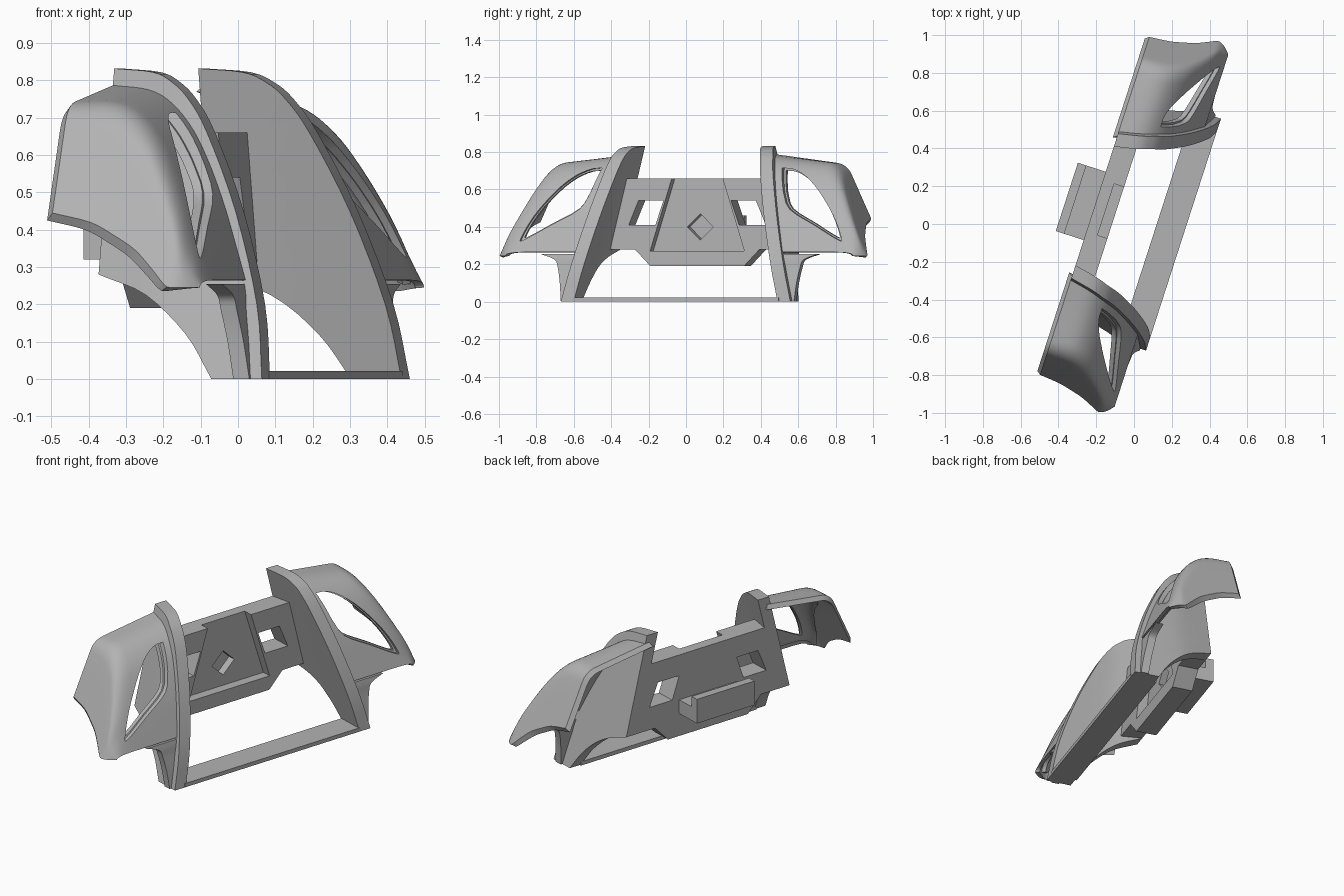
import bpy, bmesh, math
from mathutils import Vector

cube = bpy.data.objects.get("Cube")
if cube:
    bpy.data.objects.remove(cube)

# Single grey colour
grey = bpy.data.materials.new("plain_grey")
grey.use_nodes = True
grey.diffuse_color = (0.45, 0.45, 0.45, 1)
for node in grey.node_tree.nodes:
    if node.type == 'BSDF_PRINCIPLED':
        node.inputs["Base Color"].default_value = grey.diffuse_color

# Local frame: x along the length, y outward, z up; the whole piece is turned
TURN = math.radians(-107.9)
OFFSET = (0.008, 0.026, 0)
BACK = -0.227


def smooth(points, steps=4):
    """Catmull-Rom curve through the points."""
    p = [Vector(q) for q in points]
    p = [2 * p[0] - p[1]] + p + [2 * p[-1] - p[-2]]
    out = []
    for i in range(1, len(p) - 2):
        a, b, c, d = p[i - 1:i + 3]
        for k in range(steps):
            t = k / steps
            out.append(0.5 * (2 * b + (c - a) * t + (2 * a - 5 * b + 4 * c - d) * t * t
                              + (3 * b - a - 3 * c + d) * t ** 3))
    return out + [p[-2]]


def make(name, bm):
    bmesh.ops.recalc_face_normals(bm, faces=bm.faces)
    mesh = bpy.data.meshes.new(name)
    bm.to_mesh(mesh)
    bm.free()
    mesh.materials.append(grey)
    ob = bpy.data.objects.new(name, mesh)
    bpy.context.collection.objects.link(ob)
    ob.rotation_euler.z = TURN
    ob.location = OFFSET
    return ob


def prism(name, outline, y0, y1):
    """Outline in x and z, pushed along y."""
    bm = bmesh.new()
    a = [bm.verts.new((x, y0, z)) for x, z in outline]
    b = [bm.verts.new((x, y1, z)) for x, z in outline]
    bm.faces.new(a)
    bm.faces.new(b[::-1])
    for i in range(len(a)):
        j = (i + 1) % len(a)
        bm.faces.new((a[i], b[i], b[j], a[j]))
    return make(name, bm)


def box(name, half, y0, y1, z0, z1):
    return prism(name, [(-half, z0), (half, z0), (half, z1), (-half, z1)], y0, y1)


def shell(name, outer, inner):
    """Closed wall between two matching grids of points."""
    bm = bmesh.new()
    grids = [[[bm.verts.new(q) for q in row] for row in g] for g in (outer, inner)]
    for g in grids:
        for r, s in zip(g, g[1:]):
            for i in range(len(r) - 1):
                bm.faces.new((r[i], r[i + 1], s[i + 1], s[i]))
    rims = []
    for g in grids:
        rims.append(g[0] + [r[-1] for r in g[1:-1]] + g[-1][::-1]
                    + [r[0] for r in g[-2:0:-1]])
    a, b = rims
    for i in range(len(a)):
        j = (i + 1) % len(a)
        bm.faces.new((a[i], a[j], b[j], b[i]))
    return make(name, bm)


def shifted(rows, dx, dy, dz):
    """Move a grid; the drop fades out toward the low front edge."""
    return [[(x + dx, y + dy, z + dz * min(1, max(0, rows_z - 0.25) / 0.4))
             for x, y, z in row] for row in rows for rows_z in [row[0][2]]]


def finish(ob, cutters=(), mirror=True):
    for c in cutters:
        c.hide_render = True
        m = ob.modifiers.new("cut", 'BOOLEAN')
        m.object, m.operation, m.solver = c, 'DIFFERENCE', 'EXACT'
    if mirror:
        ob.modifiers.new("mirror", 'MIRROR').use_mirror_merge = False
    bpy.context.view_layer.update()
    bpy.ops.object.select_all(action='DESELECT')
    ob.select_set(True)
    bpy.context.view_layer.objects.active = ob
    bpy.ops.object.convert(target='MESH')
    bpy.ops.object.shade_smooth_by_angle(angle=math.radians(32))
    for c in cutters:
        bpy.data.objects.remove(c)


def plate_x(y, z):
    """Inner face of the leaning plate, turning in toward the back."""
    return 0.573 - 0.247 * z + 0.19 * min(0, y + 0.03)


# Leaning side plates with a curved front rim and an arched lower back edge
rim = smooth([(0.267, 0), (0.237, 0.2), (0.157, 0.45), (0.06, 0.66), (0, 0.75),
              (-0.05, 0.795), (-0.11, 0.822), (BACK, 0.832)])
rear = smooth([(0.125, 0), (0.043, 0.12), (-0.08, 0.225), (BACK, 0.28)])
rise = len(rim) - len(rear)
rear += [Vector((BACK, 0.28 + 0.52 * (i + 1) / rise)) for i in range(rise)]
plate = [[p.lerp(q, i / 6) for i in range(7)] for p, q in zip(rim, rear)]
faces = [[[(plate_x(y, z) + t, y, z) for y, z in row] for row in plate] for t in (0, 0.072)]
finish(shell("side_plate", *faces))

# Flared fenders: one cross-section for each depth (depth, roof height, lower edge)
stations = smooth([(BACK, 0.79, 0.445), (-0.117, 0.777, 0.42), (-0.045, 0.74, 0.385),
                   (0.02, 0.67, 0.346), (0.075, 0.575, 0.295), (0.125, 0.465, 0.247),
                   (0.165, 0.36, 0.245), (0.2, 0.265, 0.245)])


def fender_row(y, roof, low):
    front = (y - BACK) / (0.2 - BACK)
    top = roof - 0.055 * (1 - front)
    low = max(low, 0.245)
    tuck = 0.055 * (max(0, y - 0.12) / 0.08) ** 2

    def side(z):
        return 0.805 + 0.465 * (0.735 - z) - tuck
    start = Vector((plate_x(y, roof) + 0.05, roof))
    corner, end = Vector((side(top), top)), Vector((side(low), low))
    r = 0.06 + 0.05 * front
    c1 = corner + (start - corner).normalized() * r
    c2 = corner + (end - corner) * min(0.8, r / (end - corner).length)
    path = [start.lerp(c1, i / 5) for i in range(5)]
    for i in range(8):
        t = i / 7
        path.append(c1.lerp(corner, t).lerp(corner.lerp(c2, t), t))
    path += [c2.lerp(end, i / 3) for i in range(1, 4)]
    return [(x, y, z) for x, z in path]


rows = [fender_row(*s) for s in stations]
window = smooth([(0.505, 0.715), (0.57, 0.708), (0.65, 0.67), (0.74, 0.59), (0.84, 0.46),
                 (0.9, 0.34), (0.88, 0.332), (0.74, 0.41), (0.59, 0.495), (0.54, 0.59)], 3)
middle = Vector((0.68, 0.54))
inner_window = [middle + (p - middle) * 0.92 for p in window]
finish(shell("fender_skin", rows, shifted(rows, -0.015, -0.02, -0.02)),
       [prism("window_cutter", window, -0.12, 0.4)])

# Recessed window frame behind the skin
frame = [row[:13] for row in rows[7:27]]
finish(shell("window_frame", shifted(frame, -0.012, -0.019, -0.018),
             shifted(frame, -0.025, -0.04, -0.03)),
       [prism("frame_cutter", inner_window, -0.15, 0.4)])

# Fender foot: strip curving down beside the plate
foot = smooth([(0.655, 0.235, 0), (0.665, 0.222, 0.1), (0.68, 0.209, 0.18),
               (0.7, 0.204, 0.225), (0.78, 0.198, 0.255)])
strip = [[(plate_x(y, z) + 0.04, y, z), (x, y, z)] for x, y, z in foot]
finish(shell("fender_foot", strip, shifted(strip, 0, -0.045, 0)))

# Centre panel with an open-topped recess, a diamond pocket and two slanted holes
half = [(0.41, 0.66), (0.52, 0.28), (0.35, 0.28), (0.263, 0.19)]
panel = prism("centre_panel", half + [(-x, z) for x, z in half[::-1]], BACK, -0.11)
cutters = [
    prism("recess_cutter", [(-0.265, 0.27), (0.265, 0.27), (0.13, 0.7), (-0.13, 0.7)],
          -0.165, 0.1),
    prism("diamond_cutter", [(0, 0.33), (0.073, 0.4), (0, 0.47), (-0.073, 0.4)], -0.21, 0.1)]
for s in (-1, 1):
    cutters.append(prism("hole_cutter", [(s * 0.19, 0.54), (s * 0.33, 0.54),
                                         (s * 0.385, 0.41), (s * 0.235, 0.41)], -0.4, 0.1))
finish(panel, cutters, mirror=False)

# Channel on the back of the panel
box("channel_floor", 0.19, -0.34, BACK, 0.32, 0.4)
box("channel_wall", 0.19, -0.382, -0.335, 0.32, 0.46)

# Flat bar joining the plates at the bottom
box("bottom_bar", 0.58, 0.115, 0.267, 0, 0.022)
